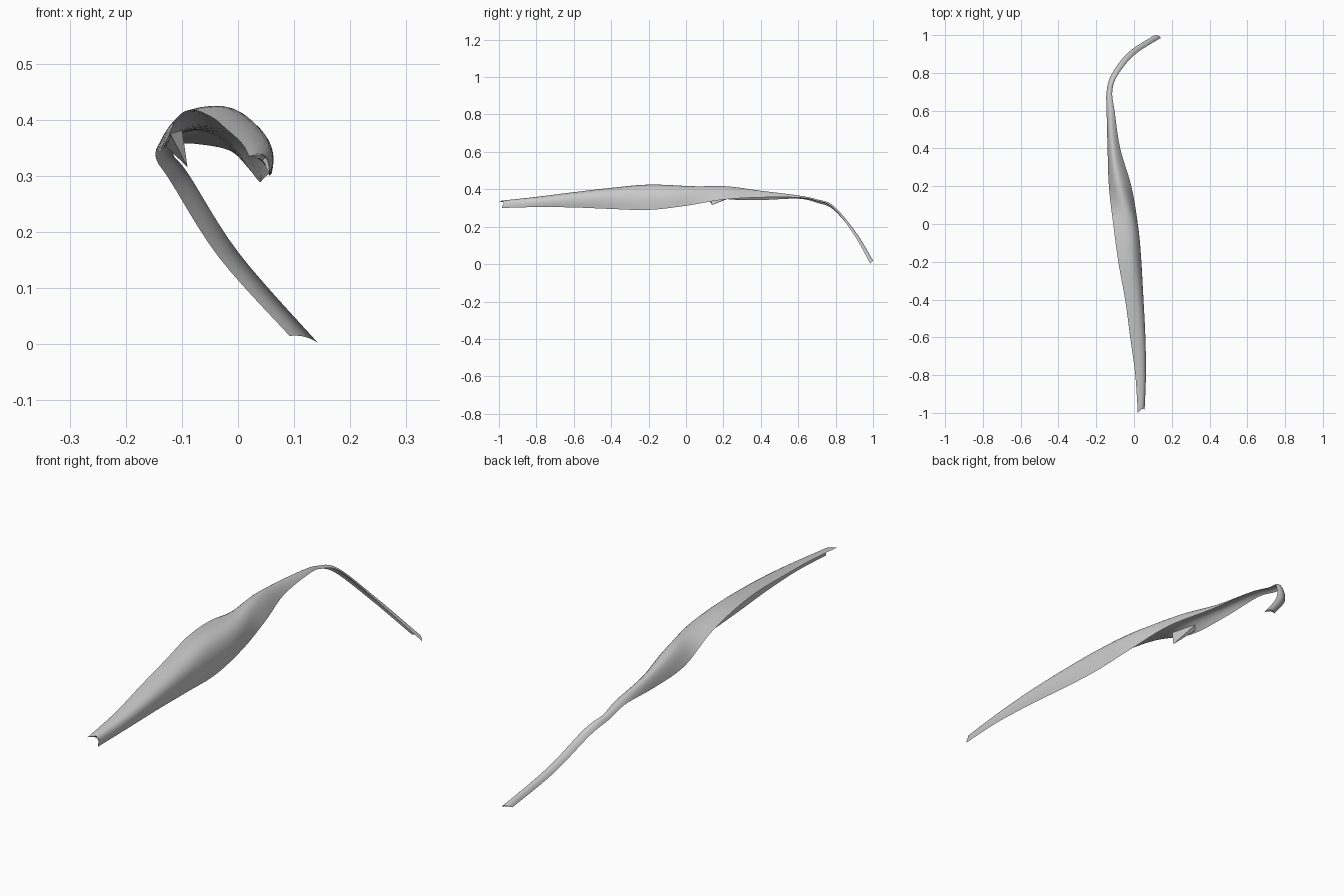
import bpy, bmesh, math
from mathutils import Vector

if "Cube" in bpy.data.objects:
    bpy.data.objects.remove(bpy.data.objects["Cube"])

# Cross-section stations: left edge, crown and right edge of the arched band
STATIONS = [
    ((.02, -1, .335), (.048, -1, .333), (.056, -.985, .30)),
    ((.007, -.8, .358), (.055, -.8, .350), (.06, -.8, .305)),
    ((-.02, -.6, .383), (.05, -.6, .370), (.054, -.6, .303)),
    ((-.047, -.4, .405), (.036, -.4, .388), (.045, -.4, .295)),
    ((-.083, -.2, .418), (.014, -.2, .405), (.038, -.2, .29)),
    ((-.11, 0, .402), (-.01, 0, .408), (.02, 0, .312)),
    ((-.133, .2, .35), (-.077, .2, .417), (-.014, .2, .345)),
    ((-.14, .4, .343), (-.115, .4, .392), (-.073, .4, .357)),
    ((-.145, .6, .35), (-.126, .6, .367), (-.103, .6, .356)),
    ((-.145, .7, .328), (-.132, .7, .346), (-.115, .7, .338)),
    ((-.120, .79, .29), (-.105, .79, .31), (-.088, .785, .303)),
    ((-.034, .905, .155), (-.015, .91, .168), (.002, .895, .162)),
    ((.092, .99, .015), (.12, 1, .018), (.142, .985, .003)),
]
STEPS, N = 6, 12


def spline(a, b, c, d, t):
    return .5 * (2*b + (c - a)*t + (2*a - 5*b + 4*c - d)*t*t + (3*b - a - 3*c + d)*t**3)


def stations():
    s = [[Vector(p) for p in st] for st in STATIONS]
    last = len(s) - 1
    for i in range(last):
        for k in range(STEPS):
            yield [spline(s[max(i-1, 0)][j], s[i][j], s[i+1][j],
                          s[min(i+2, last)][j], k / STEPS) for j in range(3)]
    yield s[-1]


def arc(a, m, b, t):
    c = 2*m - (a + b) / 2
    return (1-t)**2 * a + 2*t*(1-t) * c + t*t * b


def finish(bm, name):
    bmesh.ops.recalc_face_normals(bm, faces=bm.faces)
    me = bpy.data.meshes.new(name)
    bm.to_mesh(me)
    bm.free()
    ob = bpy.data.objects.new(name, me)
    bpy.context.collection.objects.link(ob)
    for p in me.polygons:
        p.use_smooth = True
    bpy.context.view_layer.objects.active = ob
    ob.select_set(True)
    bpy.ops.object.shade_smooth_by_angle(angle=math.radians(50))
    ob.select_set(False)


# Arched muscle band: crescent rings, outer arc there and hollow arc back
bm = bmesh.new()
rings = []
for idx, (a, m, b) in enumerate(stations()):
    inner = m.lerp((a + b) / 2, .5)
    pts = [arc(a, m, b, i / N) for i in range(N + 1)]
    pts += [arc(a, inner, b, i / N) for i in range(N - 1, 0, -1)]
    if idx == 0:  # notched front end
        for i, p in enumerate(pts):
            t = i / N if i <= N else 2 - i / N
            p.y += .035 * (1 - abs(2*t - 1))
    rings.append([bm.verts.new(p) for p in pts])
for r, q in zip(rings, rings[1:]):
    for i in range(len(r)):
        j = (i + 1) % len(r)
        bm.faces.new((r[i], r[j], q[j], q[i]))
# End caps as strips between outer and inner arcs
for r in (rings[0], rings[-1]):
    bm.faces.new((r[0], r[1], r[-1]))
    for i in range(1, N - 1):
        bm.faces.new((r[i], r[i+1], r[-i-1], r[-i]))
    bm.faces.new((r[N-1], r[N], r[N+1]))
finish(bm, "muscle_band")

# Small torn spur hanging from the left edge
bm = bmesh.new()
base = [bm.verts.new(p) for p in ((-.128, .23, .352), (-.112, .25, .365),
                                  (-.10, .12, .385), (-.122, .10, .378))]
tip = bm.verts.new((-.09, .14, .316))
bm.faces.new(base)
for i in range(4):
    bm.faces.new((base[i], base[(i+1) % 4], tip))
finish(bm, "edge_spur")
